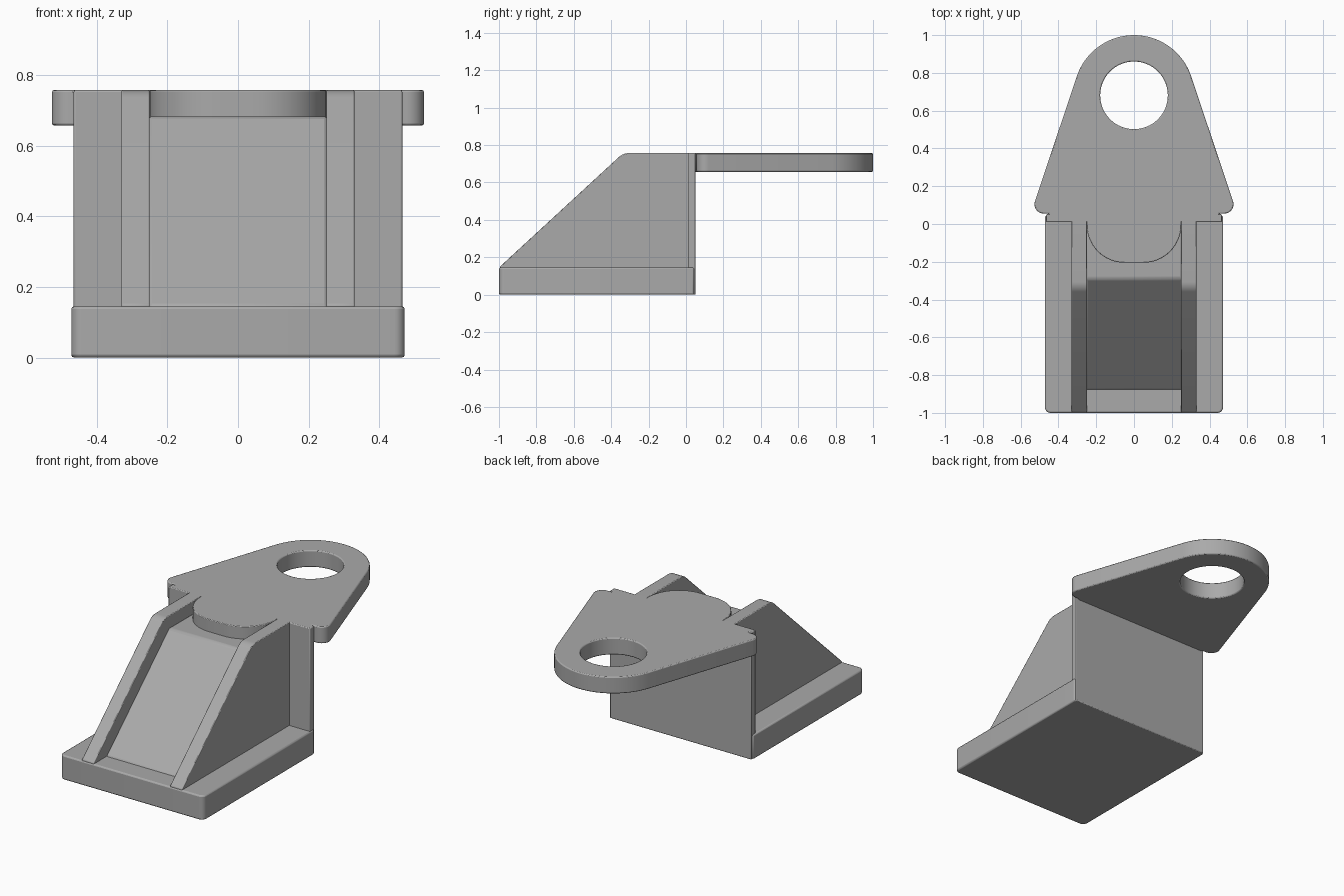
import bpy
import bmesh
from math import sin, cos, radians
from mathutils import Vector

if "Cube" in bpy.data.objects:
    bpy.data.objects.remove(bpy.data.objects["Cube"], do_unlink=True)

grey = bpy.data.materials.new("plain grey")
grey.use_nodes = True
colour = (0.4, 0.4, 0.4, 1)
grey.diffuse_color = colour
grey.node_tree.nodes["Principled BSDF"].inputs["Base Color"].default_value = colour


def arc(cx, cy, r, start, end, steps):
    """Points along an arc, angles in degrees."""
    angles = [radians(start + (end - start) * i / steps) for i in range(steps + 1)]
    return [(cx + r * cos(a), cy + r * sin(a)) for a in angles]


def mirrored(half):
    """Close a right-hand outline with its reflection across x = 0."""
    return half + [(-x, y) for x, y in reversed(half)]


def prism(name, outline, low, high, along="z"):
    """Extrude an outline along z (outline is x, y) or along x (outline is y, z)."""
    def place(p, d):
        return Vector((p[0], p[1], d) if along == "z" else (d, p[0], p[1]))
    bm = bmesh.new()
    face = bm.faces.new([bm.verts.new(place(p, low)) for p in outline])
    grown = bmesh.ops.extrude_face_region(bm, geom=[face])
    verts = [g for g in grown["geom"] if isinstance(g, bmesh.types.BMVert)]
    bmesh.ops.translate(bm, verts=verts, vec=place((0, 0), high - low))
    bmesh.ops.recalc_face_normals(bm, faces=bm.faces)
    mesh = bpy.data.meshes.new(name)
    bm.to_mesh(mesh)
    bm.free()
    mesh.materials.append(grey)
    obj = bpy.data.objects.new(name, mesh)
    bpy.context.collection.objects.link(obj)
    return obj


def finish(obj, width):
    """Soften the edges and shade the curves smooth."""
    bevel = obj.modifiers.new("soft edges", "BEVEL")
    bevel.width = width
    bevel.segments = 2
    bevel.limit_method = "ANGLE"
    bevel.angle_limit = radians(35)
    bevel.use_clamp_overlap = False
    bpy.ops.object.select_all(action="DESELECT")
    obj.select_set(True)
    bpy.context.view_layer.objects.active = obj
    bpy.ops.object.shade_smooth_by_angle(angle=radians(35))


# Base slab with rounded front corners
base = mirrored([(0.472, 0.043)] + arc(0.442, -0.97, 0.03, 0, -90, 6))
finish(prism("base_slab", base, 0, 0.145), 0.008)

# Upright wall at the back
wall = mirrored([(0.465, 0.052), (0.465, 0.01)])
finish(prism("back_wall", wall, 0, 0.757), 0.005)

# Pair of sloping ribs, rounded where the slope meets the flat top
rib = [(0.04, 0.1), (0.04, 0.757)] + arc(-0.305, 0.677, 0.08, 90, 132.4, 6)
rib += [(-0.995, 0.15), (-0.995, 0.1)]
for side, low in (("left", 0.25), ("right", -0.33)):
    finish(prism(side + "_rib", rib, low, low + 0.08, "x"), 0.004)

# Sloping infill between the ribs
infill = [(0.03, 0.1), (0.03, 0.683), (-0.29, 0.683), (-0.88, 0.145), (-0.88, 0.1)]
finish(prism("sloped_infill", infill, -0.255, 0.255, "x"), 0.012)

# Rounded tongue running forward between the ribs
tongue = mirrored([(0.25, 0.04)] + arc(0.05, -0.005, 0.2, 0, -90, 16))
finish(prism("front_tongue", tongue, 0.675, 0.757), 0.004)

# Tapered lug plate with its round hole
lug = mirrored(arc(0, 0.681, 0.319, 89, 18, 20)
               + arc(0.477, 0.105, 0.05, 18, -90, 10)
               + [(0.45, 0.055), (0.45, 0.03)])
plate = prism("lug_plate", lug, 0.657, 0.757)
cutter = prism("hole_cutter", arc(0, 0.681, 0.179, 0, 354.375, 63), 0.5, 0.9)
cutter.hide_render = True
cut = plate.modifiers.new("hole", "BOOLEAN")
cut.operation = "DIFFERENCE"
cut.solver = "EXACT"
cut.object = cutter
bpy.context.view_layer.objects.active = plate
bpy.ops.object.modifier_apply(modifier=cut.name)
bpy.data.objects.remove(cutter, do_unlink=True)
finish(plate, 0.006)
